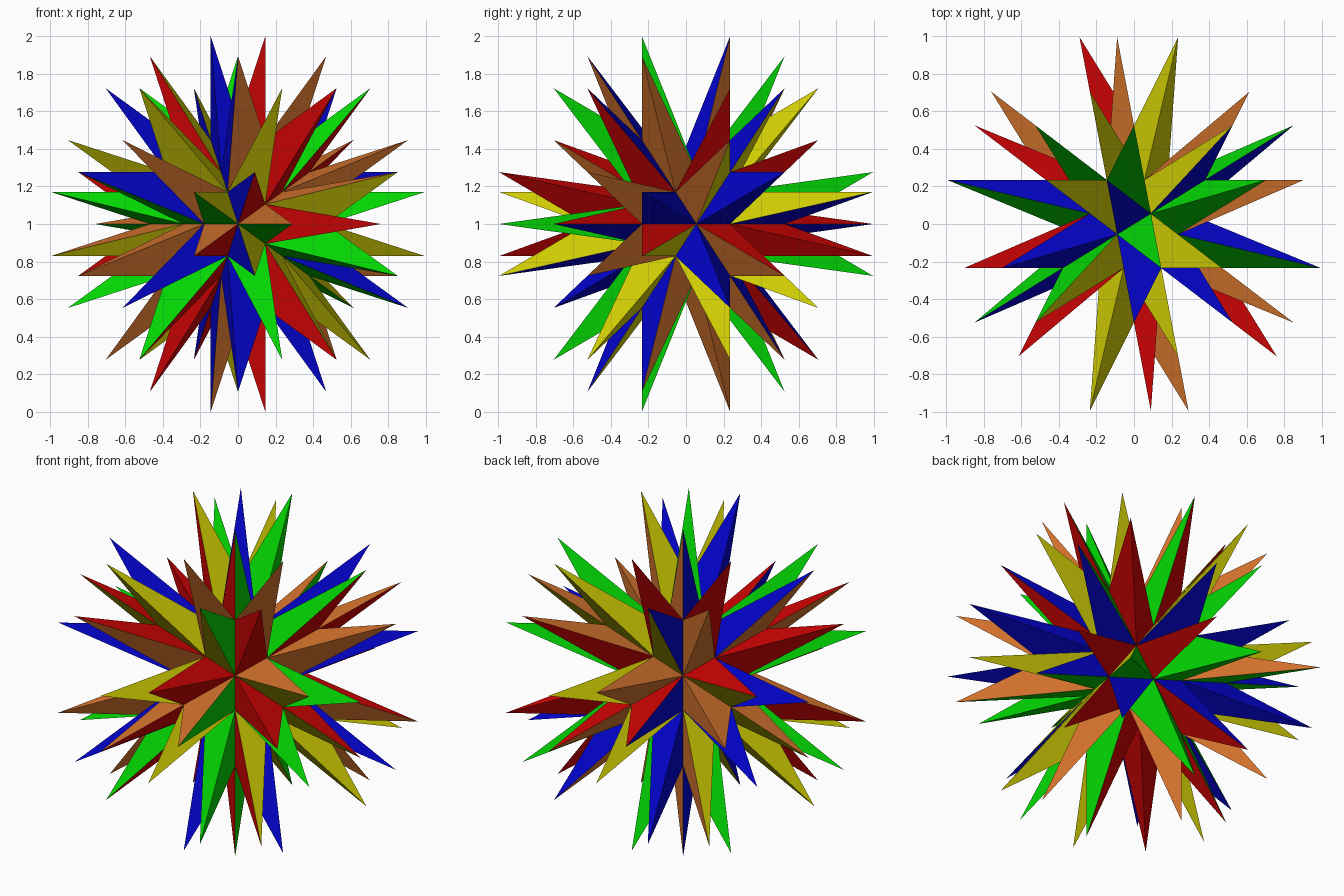
import bpy, bmesh
from math import sqrt, atan, radians
from itertools import product
from mathutils import Vector, Matrix

cube = bpy.data.objects.get("Cube")
if cube:
    bpy.data.objects.remove(cube)

PHI = (1 + sqrt(5)) / 2
SCALE = 1 / (PHI ** 2 / 2 + PHI ** 3 - 0.81)   # placeholder-free spike height
SCALE = 1 / (PHI ** 3 / 2 + PHI ** 2)      # brings the tallest spikes to height 1 from centre
TURN = Matrix.Rotation(atan(1 / PHI), 3, 'Z')   # puts a five-fold axis on the front


def cyclic(a, b):
    """Signed cyclic arrangements of (0, a, b)."""
    points = []
    for s, t in product((-1, 1), repeat=2):
        p = (0, s * a, t * b)
        points += [Vector(p[k:] + p[:k]) for k in range(3)]
    return points


def make_material(name, rgb):
    mat = bpy.data.materials.new(name)
    mat.use_nodes = True
    mat.diffuse_color = (*rgb, 1)
    mat.node_tree.nodes["Principled BSDF"].inputs["Base Color"].default_value = (*rgb, 1)
    return mat


# Colours in order around the front five-fold axis
materials = [
    make_material("yellow", (0.62, 0.60, 0.001)),
    make_material("orange", (0.65, 0.17, 0.025)),
    make_material("blue", (0.001, 0.001, 0.62)),
    make_material("green", (0.001, 0.66, 0.001)),
    make_material("red", (0.62, 0.001, 0.001)),
]

# Valley points: dodecahedron corners, plus one peak over each pentagon
corners = [Vector(c) * PHI / 2 for c in product((-1, 1), repeat=3)]
corners += cyclic(PHI ** 2 / 2, 0.5)
peaks = cyclic(PHI ** 2 / 2, PHI ** 3 / 2)

# Four face directions of one colour; each colour is the last turned a fifth
tetrahedron = [TURN @ Vector(d).normalized()
               for d in product((-1, 1), repeat=3) if d[0] * d[1] * d[2] < 0]
colour_normals = [
    [Matrix.Rotation(radians(72 * k), 3, (0, -1, 0)) @ n for n in tetrahedron]
    for k in range(5)
]

bm = bmesh.new()


def add_point(p):
    return bm.verts.new(TURN @ p * SCALE)


corner_verts = [add_point(c) for c in corners]

# Spikes: one over each pentagon edge, three flat sides each
for peak in peaks:
    peak_vert = add_point(peak)
    ring = sorted(range(len(corners)), key=lambda i: (corners[i] - peak).length)[:5]
    for i in ring:
        for j in ring:
            if i < j and (corners[i] - corners[j]).length < 1.1:
                tip = add_point(peak + corners[i] + corners[j])
                base = [peak_vert, corner_verts[i], corner_verts[j]]
                for k in range(3):
                    bm.faces.new((base[k], base[(k + 1) % 3], tip))

# Face direction and colour
for face in bm.faces:
    face.normal_update()
    if face.normal.dot(face.verts[0].co) < 0:
        face.normal_flip()
    face.material_index = max(
        range(5), key=lambda k: max(face.normal.dot(n) for n in colour_normals[k]))

bmesh.ops.translate(bm, verts=bm.verts, vec=(0, 0, 1))
mesh = bpy.data.meshes.new("spiked_star")
bm.to_mesh(mesh)
bm.free()
for mat in materials:
    mesh.materials.append(mat)
star = bpy.data.objects.new("spiked_star", mesh)
bpy.context.scene.collection.objects.link(star)
